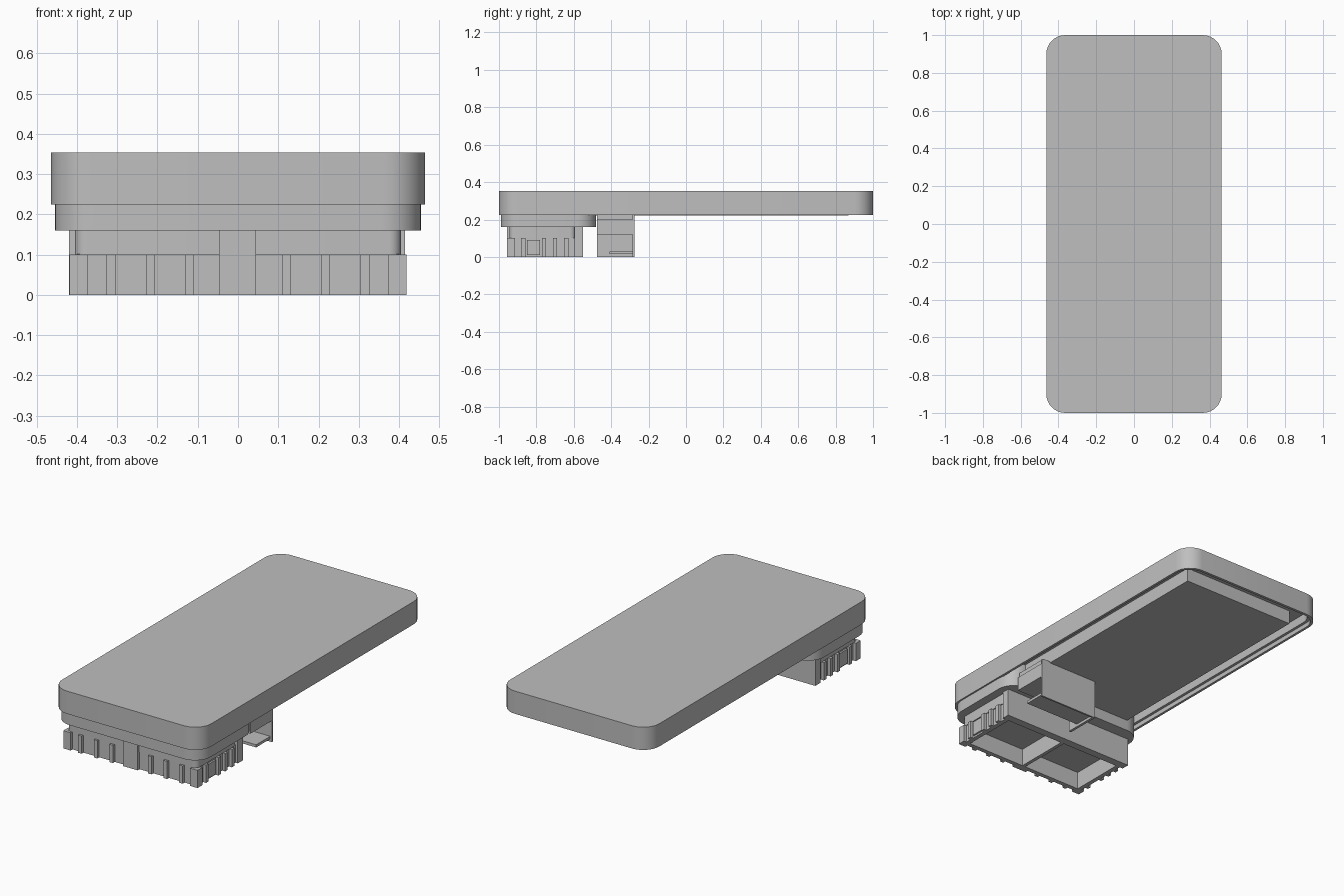
import bpy, bmesh, math

cube = bpy.data.objects.get("Cube")
if cube:
    bpy.data.objects.remove(cube, do_unlink=True)

grey = bpy.data.materials.new("plain grey")
grey.use_nodes = True
colour = (0.52, 0.52, 0.52, 1)
grey.diffuse_color = colour
grey.node_tree.nodes["Principled BSDF"].inputs["Base Color"].default_value = colour


def finish(name, bm, smooth=False):
    bmesh.ops.recalc_face_normals(bm, faces=bm.faces)
    mesh = bpy.data.meshes.new(name)
    bm.to_mesh(mesh)
    bm.free()
    mesh.materials.append(grey)
    ob = bpy.data.objects.new(name, mesh)
    bpy.context.collection.objects.link(ob)
    if smooth:
        bpy.ops.object.select_all(action="DESELECT")
        ob.select_set(True)
        bpy.context.view_layer.objects.active = ob
        bpy.ops.object.shade_smooth_by_angle(angle=math.radians(35))
    return ob


def box(name, x, y, z):
    """Box from three (low, high) ranges."""
    bm = bmesh.new()
    bmesh.ops.create_cube(bm, size=1)
    for v in bm.verts:
        v.co = [sum(r) / 2 + c * (r[1] - r[0]) for r, c in zip((x, y, z), v.co)]
    return finish(name, bm)


def ring(bm, half, y0, y1, r, z, steps=8):
    """Rounded rectangle of vertices at height z."""
    corners = [(half - r, y1 - r), (r - half, y1 - r), (r - half, y0 + r), (half - r, y0 + r)]
    verts = []
    for i, (cx, cy) in enumerate(corners):
        for s in range(steps + 1):
            a = (i + s / steps) * math.pi / 2
            verts.append(bm.verts.new((cx + r * math.cos(a), cy + r * math.sin(a), z)))
    return verts


def loft(name, sections):
    """Skin a stack of rounded rectangles, capped at both ends."""
    bm = bmesh.new()
    rings = [ring(bm, *s) for s in sections]
    for a, b in zip(rings, rings[1:]):
        for i in range(len(a)):
            j = (i + 1) % len(a)
            bm.faces.new((a[i], a[j], b[j], b[i]))
    bm.faces.new(rings[0])
    bm.faces.new(rings[-1])
    return finish(name, bm, True)


# Outer cover, hollow from below with a stepped rim
loft("cover_shell", [
    (0.464, -1, 1, 0.1, 0.353), (0.464, -1, 1, 0.1, 0.225),
    (0.45, -0.985, 0.985, 0.09, 0.225), (0.45, -0.985, 0.985, 0.09, 0.25),
    (0.435, -0.97, 0.97, 0.08, 0.25), (0.435, -0.97, 0.97, 0.08, 0.3)])
box("inner_block", (-0.355, 0.355), (-0.5, 0.868), (0.222, 0.301))

# Collar and the skirt below it
loft("collar", [(0.455, -0.99, -0.48, 0.1, 0.301), (0.455, -0.99, -0.48, 0.1, 0.16)])
loft("skirt", [(0.405, -0.945, -0.59, 0.03, 0.161), (0.405, -0.945, -0.59, 0.03, 0.1)])

# Open plug: walls, rear plate and centre divider
box("plug_front_wall", (-0.4, 0.4), (-0.94, -0.915), (0, 0.101))
for side, s in (("left", 1), ("right", -1)):
    box(f"plug_{side}_wall", sorted((s * 0.4, s * 0.375)), (-0.94, -0.59), (0, 0.101))
box("plug_rear_plate", (-0.42, 0.415), (-0.595, -0.55), (0, 0.161))
box("plug_divider", (-0.01, 0.01), (-0.94, -0.56), (0, 0.101))
box("front_tab", (-0.047, 0.045), (-0.957, -0.92), (0, 0.161))

# Upright ribs around the plug
for s in (1, -1):
    for x in (0.12, 0.217, 0.315, 0.383):
        box("front_rib", (s * x - 0.011, s * x + 0.011), (-0.957, -0.93), (0, 0.1))
    for y in (-0.925, -0.87, -0.76, -0.7, -0.64):
        box("side_rib", sorted((s * 0.39, s * 0.418)), (y - 0.011, y + 0.011), (0, 0.1))
    box("side_tab", sorted((s * 0.39, s * 0.41)), (-0.85, -0.78), (0.01, 0.09))
    box("corner_rib", sorted((s * 0.39, s * 0.418)), (-0.957, -0.935), (0, 0.1))

# Latch beside the plug
box("latch_block", (0.04, 0.41), (-0.475, -0.275), (0.12, 0.2))
box("latch_neck", (0.05, 0.4), (-0.475, -0.275), (0.199, 0.23))
box("latch_rear_plate", (0.04, 0.41), (-0.285, -0.275), (0, 0.225))
box("latch_inner_wall", (0.04, 0.055), (-0.475, -0.275), (0, 0.121))
box("latch_ledge", (0.05, 0.4), (-0.41, -0.28), (0.015, 0.03))
